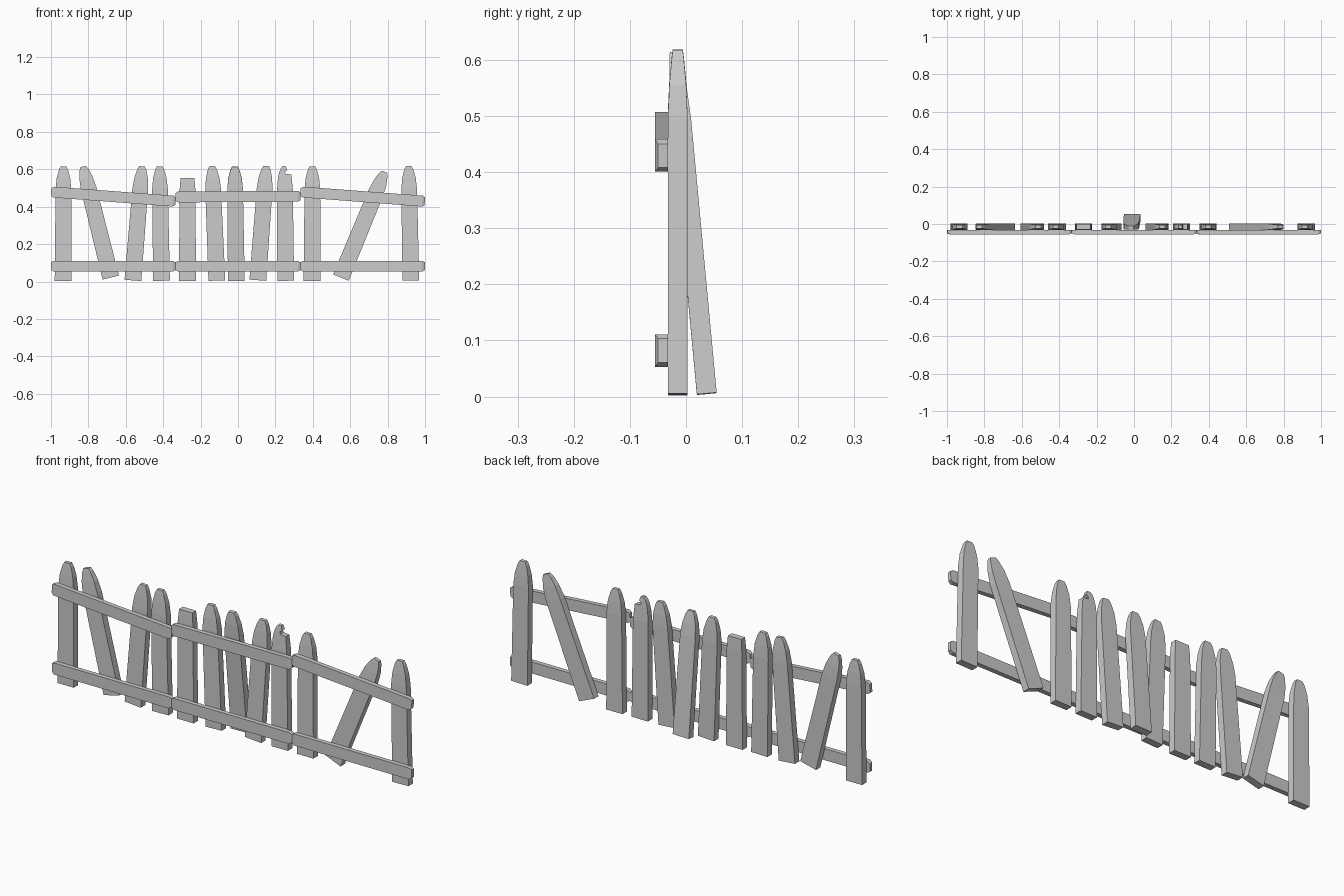
import bpy
import bmesh
from mathutils import Vector, Matrix

if "Cube" in bpy.data.objects:
    bpy.data.objects.remove(bpy.data.objects["Cube"])


def loft(name, rings, matrix):
    """Closed solid from a stack of four-point rings."""
    bm = bmesh.new()
    loops = [[bm.verts.new(p) for p in ring] for ring in rings]
    for a, b in zip(loops, loops[1:]):
        for i in range(4):
            j = (i + 1) % 4
            bm.faces.new((a[i], a[j], b[j], b[i]))
    bm.faces.new(loops[0][::-1])
    bm.faces.new(loops[-1])
    bmesh.ops.recalc_face_normals(bm, faces=bm.faces[:])
    mesh = bpy.data.meshes.new(name)
    bm.to_mesh(mesh)
    bm.free()
    obj = bpy.data.objects.new(name, mesh)
    obj.matrix_world = matrix
    bpy.context.collection.objects.link(obj)
    return obj


# Picket outlines, one row per level: left x, left z, right x, right z, half depth
def even(levels):
    return [(-w, z, w, z, d) for z, w, d in levels]


POINTED = even([(0, .045, .0177), (.49, .042, .0177), (.55, .036, .015),
                (.595, .024, .011), (.612, .015, .009)])
SAWN = even([(0, .046, .0177), (.49, .042, .0177), (.551, .037, .015)])
BROKEN = [(-.045, 0, .045, 0, .0177), (-.042, .49, .042, .49, .0177),
          (-.037, .55, .035, .568, .014), (-.032, .572, .004, .572, .013),
          (-.027, .588, .001, .583, .012), (-.022, .6, .013, .591, .011),
          (-.012, .613, .006, .612, .009)]

Y = -.0147


def picket(name, bottom, top, rows):
    b, t = Vector(bottom), Vector(top)
    axis = (t - b).normalized()
    across = Vector((0, 1, 0)).cross(axis).normalized()
    depth = axis.cross(across)
    m = Matrix((across, depth, axis)).transposed().to_4x4()
    m.translation = b
    rings = [[(xl, -d, zl), (xr, -d, zr), (xr, d, zr), (xl, d, zl)]
             for xl, zl, xr, zr, d in rows]
    loft(name, rings, m)


# Pickets from left to right: foot x, foot z, tip x, tip z
PICKETS = [(-.935, .003, -.933, .615), (-.68, .021, -.827, .611),
           (-.562, .006, -.513, .615), (-.409, .004, -.419, .615),
           (-.27, .002, -.27, .615), (-.113, .005, -.138, .615),
           None,
           (.106, .007, .151, .615), (.255, .004, .25, .615),
           (.396, .003, .398, .615), (.55, .021, .783, .585),
           (.924, .005, .913, .615)]
for n, p in enumerate(PICKETS):
    if p:
        rows = {4: SAWN, 8: BROKEN}.get(n, POINTED)
        picket(f"picket_{n + 1}", (p[0], Y, p[1]), (p[2], Y, p[3]), rows)

# Picket whose foot has come loose towards the back
picket("loose_picket", (-.009, .037, .005), (-.017, -.02, .615), POINTED)


# Rails: bars with chamfered ends
def rail(name, x0, z0, x1, z1):
    a, b = Vector((x0, -.0435, z0)), Vector((x1, -.0435, z1))
    along = (b - a).normalized()
    m = Matrix((along, Vector((0, 1, 0)),
                along.cross(Vector((0, 1, 0))))).transposed().to_4x4()
    m.translation = a
    length = (b - a).length
    rings = []
    for s, h, front in ((0, .021, -.006), (.014, .029, -.0115),
                        (length - .014, .029, -.0115), (length, .021, -.006)):
        rings.append([(s, front, -h), (s, .0115, -h),
                      (s, .0115, h), (s, front, h)])
    loft(name, rings, m)


for side, x0, x1, z0, z1 in (("left", -.999, -.334, .479, .429),
                             ("middle", -.334, .334, .452, .456),
                             ("right", .334, .999, .479, .429)):
    rail(f"top_rail_{side}", x0, z0, x1, z1)
    rail(f"bottom_rail_{side}", x0, .082, x1, .082)
